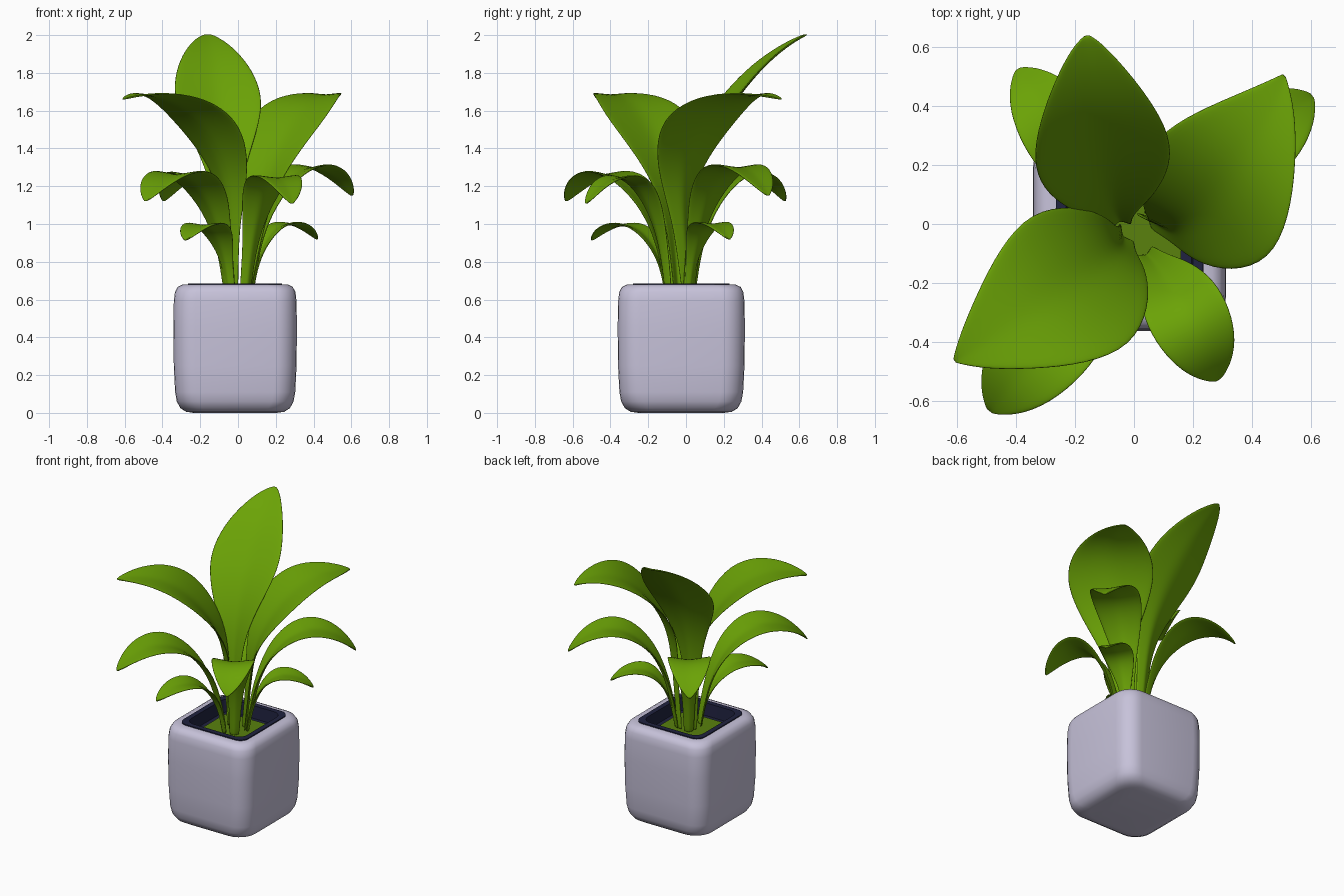
import bpy, bmesh, math
from mathutils import Vector

if "Cube" in bpy.data.objects:
    bpy.data.objects.remove(bpy.data.objects["Cube"])


def material(name, rgb):
    m = bpy.data.materials.new(name)
    m.diffuse_color = (*rgb, 1)
    m.use_nodes = True
    m.node_tree.nodes["Principled BSDF"].inputs["Base Color"].default_value = m.diffuse_color
    return m


LEAF = material("leaf green", (0.147, 0.365, 0.002))
POT = material("pale lilac grey", (0.57, 0.54, 0.70))
SOIL = material("dark navy", (0.014, 0.016, 0.05))
MOSS = material("moss green", (0.10, 0.22, 0.004))


def finish(name, bm, mat, angle=40):
    bmesh.ops.recalc_face_normals(bm, faces=bm.faces)
    mesh = bpy.data.meshes.new(name)
    bm.to_mesh(mesh)
    bm.free()
    ob = bpy.data.objects.new(name, mesh)
    bpy.context.collection.objects.link(ob)
    mesh.materials.append(mat)
    bpy.ops.object.select_all(action='DESELECT')
    ob.select_set(True)
    bpy.context.view_layer.objects.active = ob
    bpy.ops.object.shade_smooth_by_angle(angle=math.radians(angle))
    return ob


def rounded_box(name, profile, mat, corner, caps=(True, True)):
    """Stack rounded squares; profile holds (half size, z)."""
    bm = bmesh.new()
    loops = []
    for half, z in profile:
        c = min(corner, half * 0.45)
        loop = []
        for q in range(4):
            a0 = q * math.pi / 2
            sx = 1 if q in (0, 3) else -1
            sy = 1 if q in (0, 1) else -1
            for i in range(7):
                a = a0 + i * math.pi / 12
                x = sx * (half - c) + c * math.cos(a)
                y = sy * (half - c) + c * math.sin(a)
                loop.append(bm.verts.new((x - 0.015, y * 1.03 - 0.025, z)))
        loops.append(loop)
    n = len(loops[0])
    for a, b in zip(loops, loops[1:]):
        for i in range(n):
            j = (i + 1) % n
            bm.faces.new((a[i], a[j], b[j], b[i]))
    if caps[0]:
        bm.faces.new(loops[0])
    if caps[1]:
        bm.faces.new(loops[-1])
    return finish(name, bm, mat)


# Pot, dark inner lip with floor, and green planting bed
rounded_box("pot", [(0.22, 0), (0.26, 0.006), (0.29, 0.025), (0.309, 0.06),
                    (0.318, 0.11), (0.325, 0.25), (0.327, 0.45), (0.325, 0.59),
                    (0.319, 0.64), (0.305, 0.667), (0.28, 0.679), (0.25, 0.68),
                    (0.248, 0.56)], POT, 0.115)
rounded_box("inner_lip", [(0.249, 0.65), (0.249, 0.686), (0.215, 0.686),
                          (0.21, 0.6)], SOIL, 0.06, caps=(False, True))
rounded_box("planting_bed", [(0.175, 0.601), (0.175, 0.608)], MOSS, 0.05)

# Leaf outlines: (distance outward, height, half width)
UPRIGHT = [(.03, .6, .035), (.05, .9, .045), (.08, 1.2, .075), (.14, 1.4, .155),
           (.22, 1.56, .225), (.31, 1.69, .24), (.42, 1.83, .195),
           (.54, 1.935, .12), (.63, 1.99, .05), (.66, 2.003, .006)]
BROAD = [(.05, .6, .04), (.06, .8, .045), (.07, 1.0, .06), (.09, 1.2, .125),
         (.16, 1.37, .22), (.28, 1.53, .29), (.42, 1.64, .25),
         (.57, 1.685, .16), (.70, 1.68, .07), (.765, 1.66, .006)]
ARCHING = [(.085, .6, .04), (.115, .8, .045), (.17, .98, .07), (.26, 1.13, .125),
           (.40, 1.24, .17), (.54, 1.27, .17), (.68, 1.23, .13),
           (.77, 1.16, .065), (.805, 1.12, .008)]


def leaf(name, table, tip, origin=(0, -0.03), lift=1.0, width=1.0, bend=0.0):
    """Sweep a folded cross-section along an arching rib toward the tip."""
    out = Vector(tip) - Vector(origin)
    stretch = out.length / table[-1][0]
    out.normalize()
    side = Vector((-out.y, out.x))
    # keep the stems gathered in the pot, stretch only the blade
    rib = [(r * (1 + (stretch - 1) * min(1, k / 4)),
            0.65 + (z - 0.65) * lift if z > 0.65 else z, w * width)
           for k, (r, z, w) in enumerate(table)]
    bm = bmesh.new()
    rows = []
    last = len(rib) - 1
    for k, (r, z, w) in enumerate(rib):
        a, b = rib[max(k - 1, 0)], rib[min(k + 1, last)]
        t = Vector((b[0] - a[0], b[1] - a[1])).normalized()
        fold = 0.05 + 0.5 * (1 - k / last) ** 2
        sway = bend * math.sin(math.pi * k / last)
        row = []
        for u in (-1, -0.66, -0.33, 0, 0.33, 0.66, 1):
            h = w * fold * abs(u) ** 1.15
            p = Vector(origin) + out * (r - t.y * h) + side * (w * u + sway)
            row.append(bm.verts.new((p.x, p.y, z + t.x * h)))
        rows.append(row)
    for a, b in zip(rows, rows[1:]):
        for i in range(6):
            bm.faces.new((a[i], a[i + 1], b[i + 1], b[i]))
    ob = finish(name, bm, LEAF, 60)
    thick = ob.modifiers.new("thickness", 'SOLIDIFY')
    thick.thickness = 0.01
    thick.offset = 0
    sub = ob.modifiers.new("smooth", 'SUBSURF')
    sub.levels = sub.render_levels = 2


# Top tier
leaf("upright_back_leaf", UPRIGHT, (-0.16, 0.64), origin=(-0.04, -0.02), bend=0.02)
leaf("broad_left_leaf", BROAD, (-0.61, -0.465), origin=(0, -0.01), bend=0.035)
leaf("broad_right_leaf", BROAD, (0.51, 0.505), origin=(0.01, -0.01), bend=-0.12)
# Middle tier
leaf("arching_right_leaf", ARCHING, (0.605, 0.435), lift=1.06, width=0.93)
leaf("arching_left_leaf", ARCHING, (-0.49, -0.635))
leaf("arching_front_leaf", ARCHING, (0.285, -0.53), lift=0.97, width=0.82, bend=0.02)
leaf("arching_back_leaf", ARCHING, (-0.395, 0.525), lift=1.0, width=0.82)
# Low tier
leaf("low_left_leaf", ARCHING, (-0.28, -0.5), lift=0.56, width=0.65)
leaf("low_right_leaf", ARCHING, (0.42, 0.23), lift=0.57, width=0.6)
